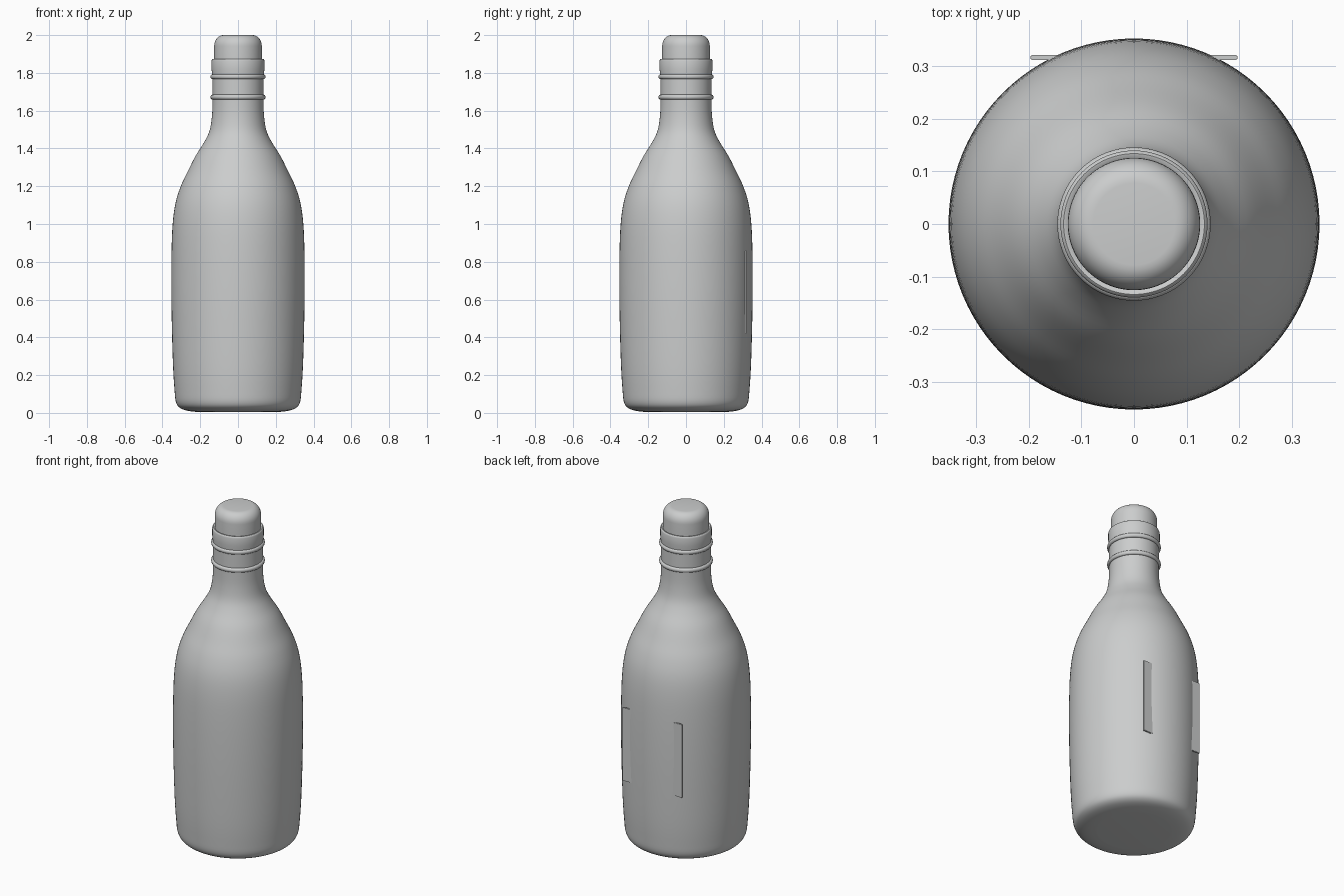
import bpy
import bmesh
import math

cube = bpy.data.objects.get("Cube")
if cube:
    bpy.data.objects.remove(cube, do_unlink=True)

grey = bpy.data.materials.new("plain_grey")
grey.use_nodes = True
colour = (0.6, 0.61, 0.61, 1)
grey.diffuse_color = colour
grey.node_tree.nodes["Principled BSDF"].inputs["Base Color"].default_value = colour


def finish(name, bm, angle=40):
    bmesh.ops.recalc_face_normals(bm, faces=bm.faces)
    mesh = bpy.data.meshes.new(name)
    bm.to_mesh(mesh)
    bm.free()
    obj = bpy.data.objects.new(name, mesh)
    bpy.context.collection.objects.link(obj)
    mesh.materials.append(grey)
    bpy.ops.object.select_all(action="DESELECT")
    obj.select_set(True)
    bpy.context.view_layer.objects.active = obj
    bpy.ops.object.shade_smooth_by_angle(angle=math.radians(angle))
    return obj


def smooth_path(points, steps):
    """Catmull-Rom curve through the profile points."""
    pts = [points[0]] + points + [points[-1]]
    path = []
    for a, b, c, d in zip(pts, pts[1:], pts[2:], pts[3:]):
        for i in range(steps):
            t = i / steps
            path.append([0.5 * (2 * q + (r - p) * t + (2 * p - 5 * q + 4 * r - s) * t**2
                                + (3 * q - p - 3 * r + s) * t**3)
                         for p, q, r, s in zip(a, b, c, d)])
    return path + [points[-1]]


def lathe(name, profile, closed=False, sides=96):
    bm = bmesh.new()
    verts = [bm.verts.new((r, 0, z)) for r, z in profile]
    edges = [bm.edges.new(pair) for pair in zip(verts, verts[1:])]
    if closed:
        edges.append(bm.edges.new((verts[-1], verts[0])))
    bmesh.ops.spin(bm, geom=verts + edges, cent=(0, 0, 0), axis=(0, 0, 1),
                   angle=math.tau, steps=sides, use_duplicate=False)
    bmesh.ops.remove_doubles(bm, verts=bm.verts, dist=0.0001)
    return finish(name, bm)


# Bottle body: rounded base, gently bulging sides, sloping shoulder, neck
lathe("bottle_body", [(0, 0.008)] + smooth_path([
    (0.20, 0.004), (0.26, 0.010), (0.305, 0.025), (0.328, 0.055), (0.336, 0.12),
    (0.344, 0.25), (0.350, 0.45), (0.353, 0.65), (0.352, 0.85), (0.346, 1.0),
    (0.331, 1.11), (0.303, 1.20), (0.265, 1.28), (0.225, 1.36), (0.181, 1.43),
    (0.152, 1.49), (0.139, 1.56), (0.135, 1.64), (0.135, 1.78)], 4))

# Lip: slightly wider collar with a softened top edge
lathe("neck_lip", [(0.134, 1.76), (0.137, 1.79), (0.140, 1.82), (0.140, 1.864),
                   (0.138, 1.871), (0.134, 1.874), (0.126, 1.872), (0.120, 1.866)])

# Raised rings around the neck
for name, height in (("upper_neck_ring", 1.78), ("lower_neck_ring", 1.672)):
    ring = [(0.135 + 0.011 * math.cos(math.tau * i / 12),
             height + 0.013 * math.sin(math.tau * i / 12)) for i in range(12)]
    lathe(name, ring, closed=True)

# Stopper with a rounded shoulder and flat top
shoulder = [(0.078 + 0.048 * math.cos(a), 1.942 + 0.058 * math.sin(a))
            for a in (math.pi / 2 * i / 8 for i in range(9))]
lathe("stopper", [(0.126, 1.85)] + shoulder + [(0, 2.0)])

# Flat plate through the back, showing only at its two upright edges
bm = bmesh.new()
bmesh.ops.create_cube(bm, size=1)
bmesh.ops.scale(bm, vec=(0.394, 0.009, 0.44), verts=bm.verts)
bmesh.ops.translate(bm, vec=(0, 0.317, 0.64), verts=bm.verts)
bmesh.ops.bevel(bm, geom=list(bm.edges), offset=0.002, segments=2, affect="EDGES")
finish("back_plate", bm, 30)
